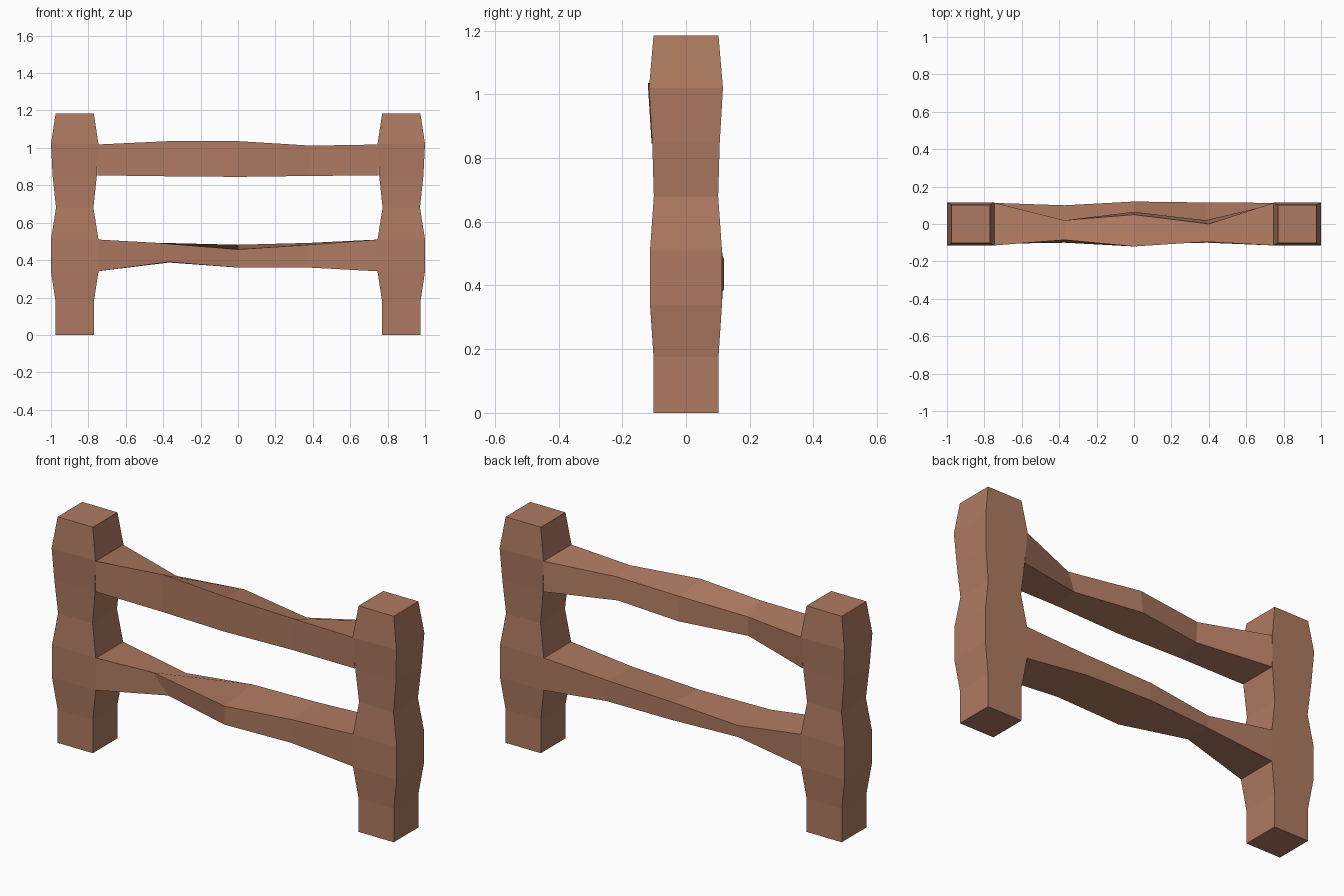
import bpy
import bmesh

# Remove the default cube only
cube = bpy.data.objects.get("Cube")
if cube:
    bpy.data.objects.remove(cube, do_unlink=True)

# Single warm wood colour
wood = bpy.data.materials.new("reddish_brown_wood")
wood.use_nodes = True
colour = (0.43, 0.195, 0.12, 1)
wood.diffuse_color = colour
bsdf = wood.node_tree.nodes["Principled BSDF"]
bsdf.inputs["Base Color"].default_value = colour
bsdf.inputs["Roughness"].default_value = 0.9


def loft(name, rings):
    """Skin a chain of four-cornered sections and cap both ends."""
    bm = bmesh.new()
    loops = [[bm.verts.new(p) for p in ring] for ring in rings]
    for a, b in zip(loops, loops[1:]):
        for i in range(4):
            j = (i + 1) % 4
            bm.faces.new((a[i], a[j], b[j], b[i]))
    bm.faces.new(loops[0])
    bm.faces.new(loops[-1])
    bmesh.ops.recalc_face_normals(bm, faces=bm.faces)
    mesh = bpy.data.meshes.new(name)
    bm.to_mesh(mesh)
    bm.free()
    mesh.materials.append(wood)
    obj = bpy.data.objects.new(name, mesh)
    bpy.context.collection.objects.link(obj)
    return obj


# Posts: height, half width, half depth
post_profile = [
    (0, .102, .102), (.175, .102, .102), (.34, .127, .113), (.51, .127, .113),
    (.68, .1, .101), (.85, .118, .106), (1.02, .127, .116), (1.185, .102, .102),
]
for name, side in (("right_post", -1), ("left_post", 1)):
    loft(name, [[(side * .873 + sx * w, sy * d, z)
                 for sx, sy in ((-1, -1), (1, -1), (1, 1), (-1, 1))]
                for z, w, d in post_profile])


def rail(name, ends, middle):
    """Hewn rail: each corner is (x, y, z), ends shared by both posts."""
    first = [(-.752, y, z) for y, z in ends]
    last = [(.752, y, z) for y, z in ends]
    loft(name, [first] + middle + [last])


# Corners run front bottom, front top, back top, back bottom
rail("upper_rail",
     [(-.106, .853), (-.115, 1.018), (.115, 1.018), (.106, .853)],
     [[(-.37, -.1, .848), (-.37, -.085, 1.036), (-.37, .02, .99), (-.37, .01, .885)],
      [(0, -.108, .845), (0, -.12, 1.036), (0, .05, 1.008), (0, .065, .884)],
      [(.39, -.1, .85), (.39, -.095, 1.012), (.4, 0, .985), (.38, .02, .874)]])

rail("lower_rail",
     [(-.113, .34), (-.113, .51), (.113, .51), (.113, .34)],
     [[(-.37, -.05, .39), (-.45, -.06, .493), (-.37, .1, .45), (-.37, .095, .387)],
      [(0, -.112, .36), (0, -.112, .457), (0, .12, .482), (0, .12, .388)],
      [(.38, -.098, .36), (.38, -.098, .482), (.38, .115, .492), (.38, .115, .383)]])
